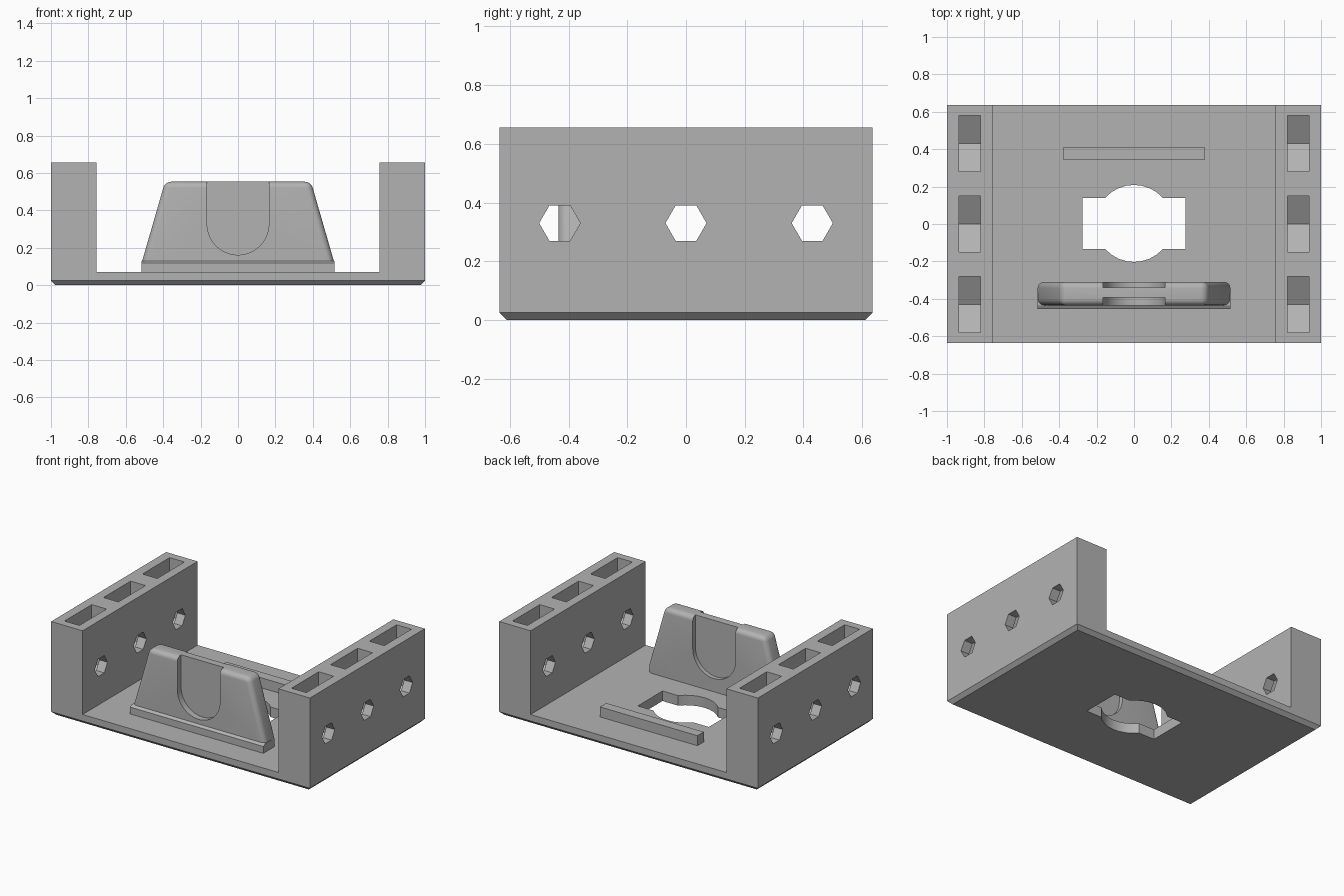
import bpy, bmesh, math
from mathutils import Vector

if "Cube" in bpy.data.objects:
    bpy.data.objects.remove(bpy.data.objects["Cube"])

GREY = (0.45, 0.45, 0.45, 1)
mat = bpy.data.materials.new("plain grey")
mat.use_nodes = True
mat.diffuse_color = GREY
mat.node_tree.nodes["Principled BSDF"].inputs["Base Color"].default_value = GREY


def prism(name, outline, axis, lo, hi, bevel=0, pick=None, segments=1):
    """Extrude a 2D outline along an axis, optionally bevelling picked edges."""
    place = {"x": lambda a, b: (lo, a, b),
             "y": lambda a, b: (a, lo, b),
             "z": lambda a, b: (a, b, lo)}[axis]
    bm = bmesh.new()
    face = bm.faces.new([bm.verts.new(place(a, b)) for a, b in outline])
    grown = bmesh.ops.extrude_face_region(bm, geom=[face])["geom"]
    shift = Vector([hi - lo if axis == c else 0 for c in "xyz"])
    bmesh.ops.translate(bm, vec=shift, verts=[g for g in grown if isinstance(g, bmesh.types.BMVert)])
    bmesh.ops.recalc_face_normals(bm, faces=bm.faces)
    if bevel:
        edges = [e for e in bm.edges if pick(e)]
        bmesh.ops.bevel(bm, geom=edges, offset=bevel, segments=segments,
                        profile=0.5, affect="EDGES", clamp_overlap=True)
    mesh = bpy.data.meshes.new(name)
    bm.to_mesh(mesh)
    bm.free()
    mesh.materials.append(mat)
    ob = bpy.data.objects.new(name, mesh)
    bpy.context.collection.objects.link(ob)
    return ob


def rect(a0, a1, b0, b1):
    return [(a0, b0), (a1, b0), (a1, b1), (a0, b1)]


def ring(a, b, r, n, turn=0):
    return [(a + r * math.cos(turn + math.tau * i / n),
             b + r * math.sin(turn + math.tau * i / n)) for i in range(n)]


def cut(target, cutters):
    """Subtract the cutters and keep only the resulting mesh."""
    for c in cutters:
        m = target.modifiers.new("cut", "BOOLEAN")
        m.operation, m.solver, m.object = "DIFFERENCE", "EXACT", c
    graph = bpy.context.evaluated_depsgraph_get()
    target.data = bpy.data.meshes.new_from_object(target.evaluated_get(graph))
    target.modifiers.clear()
    for c in cutters:
        bpy.data.objects.remove(c)


def smooth(ob, angle):
    bpy.ops.object.select_all(action="DESELECT")
    ob.select_set(True)
    bpy.context.view_layer.objects.active = ob
    bpy.ops.object.shade_smooth_by_angle(angle=math.radians(angle))


WALL, FLOOR, TOP, DEPTH = 0.757, 0.07, 0.655, 0.635

# U-shaped frame with a chamfered underside
section = [(-1, 0), (1, 0), (1, TOP), (WALL, TOP), (WALL, FLOOR),
           (-WALL, FLOOR), (-WALL, TOP), (-1, TOP)]
frame = prism("frame", section, "y", -DEPTH, DEPTH, 0.025,
              lambda e: all(v.co.z < 0.001 for v in e.verts))

# Hexagonal bolt holes and pointed nut slots in both walls
tools = []
for y in (-0.43, 0, 0.43):
    tools.append(prism("bolt_cutter", ring(y, 0.33, 0.07, 6), "x", -1.1, 1.1))
    slot = [(y - 0.15, 0.8), (y - 0.15, 0.243), (y, 0.157), (y + 0.15, 0.243), (y + 0.15, 0.8)]
    for x0, x1 in ((-0.935, -0.82), (0.82, 0.935)):
        tools.append(prism("nut_cutter", slot, "x", x0, x1))

# Floor opening: a round hole crossed by a rectangle
tools.append(prism("round_cutter", ring(0.0, 0.003, 0.206, 30, math.pi / 30), "z", -0.1, 0.2))
tools.append(prism("rectangle_cutter", rect(-0.275, 0.275, -0.133, 0.14), "z", -0.1, 0.2))
cut(frame, tools)
smooth(frame, 20)

# Low bar at the back of the floor
prism("back_bar", rect(0.342, 0.412, FLOOR - 0.01, 0.14), "x", -0.377, 0.377)

# Tapered upright plate with rounded edges
outline = [(-0.515, 0.06), (0.515, 0.06), (0.515, 0.12), (0.39, 0.553),
           (-0.39, 0.553), (-0.515, 0.12)]
upright = prism("upright_plate", outline, "y", -0.435, -0.31, 0.033,
                lambda e: max(v.co.z for v in e.verts) > 0.1
                and not (abs(e.verts[0].co.z - 0.12) < 0.001 and abs(e.verts[1].co.z - 0.12) < 0.001),
                segments=6)

# Round-bottomed recess on each side of the upright
R, C = 0.165, 0.327
arch = [(-R, 0.7)] + [(-R * math.cos(math.pi * i / 32), C - R * math.sin(math.pi * i / 32))
                      for i in range(33)] + [(R, 0.7)]
cut(upright, [prism("front_recess_cutter", arch, "y", -0.6, -0.392),
              prism("back_recess_cutter", arch, "y", -0.34, -0.2)])
smooth(upright, 30)

# Lip along the foot of the upright
prism("foot_lip", [(-0.455, 0.06), (-0.37, 0.06), (-0.37, 0.13), (-0.435, 0.13), (-0.455, 0.118)],
      "x", -0.515, 0.515)
